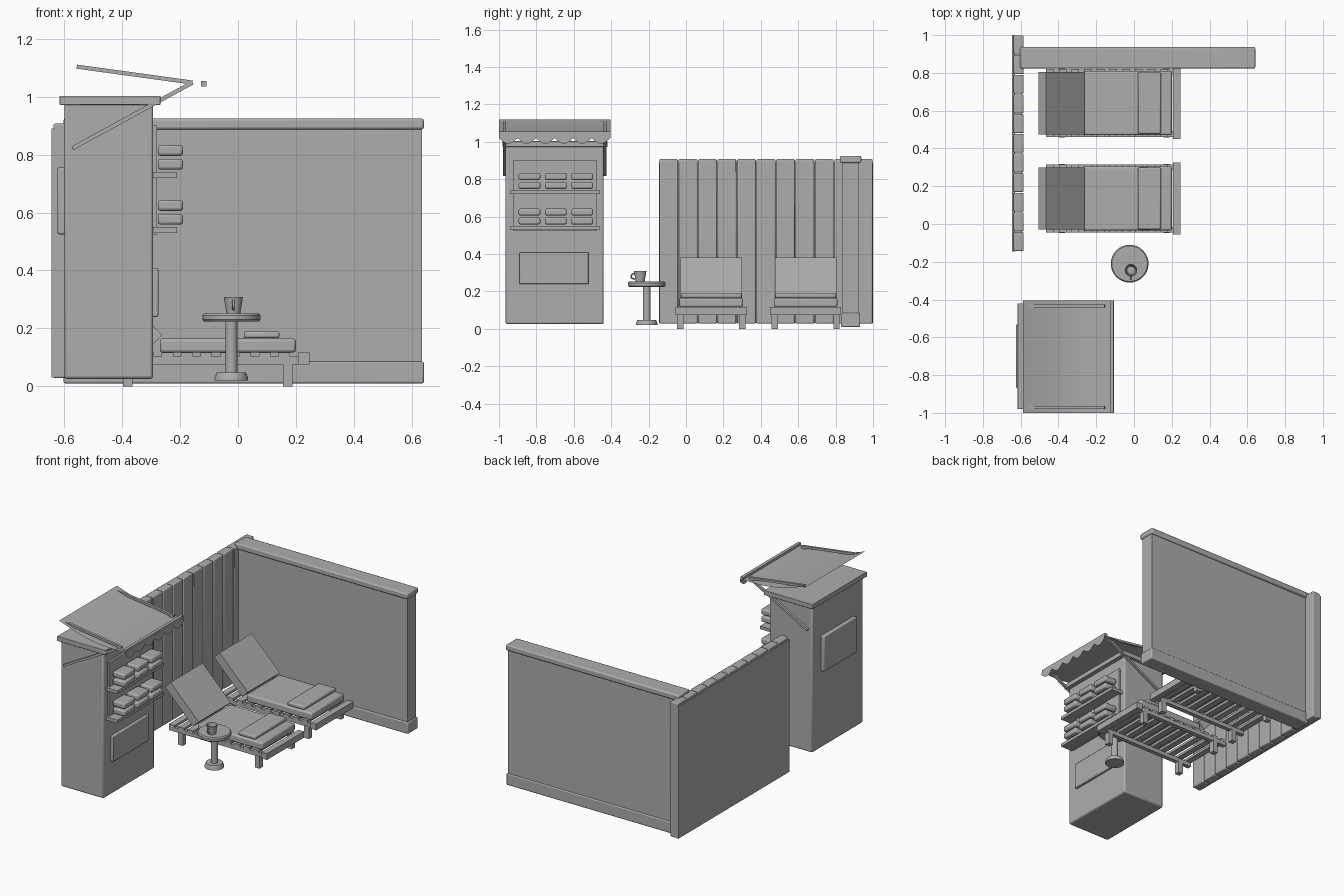
import bpy, bmesh, math
from mathutils import Matrix

if "Cube" in bpy.data.objects:
    bpy.data.objects.remove(bpy.data.objects["Cube"], do_unlink=True)

GREY = (0.42, 0.42, 0.42, 1)
mat = bpy.data.materials.new("plain grey")
mat.use_nodes = True
mat.diffuse_color = GREY
mat.node_tree.nodes["Principled BSDF"].inputs["Base Color"].default_value = GREY


def finish(name, bm, bevel=0, smooth=False):
    mesh = bpy.data.meshes.new(name)
    bm.to_mesh(mesh)
    bm.free()
    mesh.materials.append(mat)
    obj = bpy.data.objects.new(name, mesh)
    bpy.context.collection.objects.link(obj)
    if bevel:
        mod = obj.modifiers.new("soft edges", "BEVEL")
        mod.width, mod.segments = bevel, 2
    if smooth or bevel:
        bpy.ops.object.select_all(action="DESELECT")
        obj.select_set(True)
        bpy.context.view_layer.objects.active = obj
        bpy.ops.object.shade_smooth_by_angle(angle=math.radians(35))
    return obj


def box(name, x, y, z, bevel=0):
    """Box from (low, high) ranges on each axis."""
    bm = bmesh.new()
    bmesh.ops.create_cube(bm, size=1)
    for v in bm.verts:
        for i, (lo, hi) in enumerate((x, y, z)):
            v.co[i] = (lo + hi) / 2 + v.co[i] * (hi - lo)
    return finish(name, bm, bevel)


def bar(name, start, end, thick, y):
    """Box beam in the xz plane; start and end are centre points."""
    dx, dz = end[0] - start[0], end[1] - start[1]
    obj = box(name, (0, math.hypot(dx, dz)), (y[0], y[1]), (-thick / 2, thick / 2))
    obj.data.transform(Matrix.Translation((start[0], 0, start[1]))
                       @ Matrix.Rotation(-math.atan2(dz, dx), 4, "Y"))
    return obj


def lathe(name, centre, profile, sides=32):
    """Revolve (radius, height) pairs about a vertical axis."""
    bm = bmesh.new()
    verts = [bm.verts.new((r, 0, z)) for r, z in profile]
    edges = [bm.edges.new(p) for p in zip(verts, verts[1:])]
    bmesh.ops.spin(bm, geom=verts + edges, cent=(0, 0, 0), axis=(0, 0, 1),
                   angle=math.tau, steps=sides)
    bmesh.ops.remove_doubles(bm, verts=bm.verts, dist=0.0001)
    bmesh.ops.recalc_face_normals(bm, faces=bm.faces)
    bmesh.ops.translate(bm, verts=bm.verts, vec=(*centre, 0))
    return finish(name, bm, smooth=True)


def strip(name, rows):
    """Open sheet skinned through two equal rows of points."""
    bm = bmesh.new()
    a, b = [[bm.verts.new(p) for p in row] for row in rows]
    for i in range(len(a) - 1):
        bm.faces.new((a[i], a[i + 1], b[i + 1], b[i]))
    return finish(name, bm, smooth=True)


# Plank fence with a flat backing
box("fence_backing", (-0.645, -0.63), (-0.145, 1.0), (0.03, 0.89))
PLANKS = 11
pitch = 1.145 / PLANKS
for i in range(PLANKS):
    y = -0.145 + i * pitch
    box(f"fence_plank_{i + 1}", (-0.638, -0.584), (y + 0.002, y + pitch - 0.002),
        (0.028, 0.907), 0.006)

# Back wall with coping and base trim
box("back_wall", (-0.6, 0.635), (0.837, 0.925), (0.015, 0.9))
box("back_wall_coping", (-0.603, 0.642), (0.823, 0.937), (0.887, 0.925), 0.008)
box("back_wall_base", (-0.603, 0.642), (0.829, 0.931), (0.01, 0.085), 0.006)

# Kiosk body, roof and panels
box("kiosk_body", (-0.6, -0.293), (-0.965, -0.44), (0.025, 0.98), 0.01)
box("kiosk_roof", (-0.617, -0.267), (-0.98, -0.42), (0.972, 1.003), 0.003)
box("kiosk_rear_hatch", (-0.624, -0.595), (-0.87, -0.53), (0.525, 0.755), 0.006)
box("kiosk_lower_panel", (-0.3, -0.275), (-0.89, -0.52), (0.24, 0.408), 0.005)
box("kiosk_display_back", (-0.3, -0.279), (-0.925, -0.475), (0.525, 0.9))

# Shelves with stacked folded towels
for level, z in (("lower", 0.53), ("upper", 0.72)):
    box(f"{level}_shelf", (-0.295, -0.21), (-0.94, -0.46), (z, z + 0.02))
    for col in range(3):
        y = -0.837 + col * 0.141
        for layer in range(2):
            base = z + 0.028 + layer * 0.048
            box(f"{level}_shelf_towel_{col + 1}_{layer + 1}", (-0.277, -0.19),
                (y - 0.058, y + 0.058), (base, base + 0.037), 0.009)

# Awning: sagging canvas, scalloped valance, front rail, arms and struts
Y0, Y1 = -1.0, -0.405
STEPS = 12
sag = []
for i in range(STEPS + 1):
    t = i / STEPS
    sag.append((-0.587 + 0.48 * t, 1.12 - 0.08 * t - 0.03 * math.sin(math.pi * t)))
strip("awning_canvas", [[(x, y, z) for x, z in sag] for y in (Y0, Y1)])
SCALLOPS, PER = 6, 8
count = SCALLOPS * PER
ys = [Y0 + (Y1 - Y0) * i / count for i in range(count + 1)]
hem = [1.02 - 0.03 * abs(math.sin(math.pi * i / PER)) for i in range(count + 1)]
strip("awning_valance", [[(-0.106, y, 1.04) for y in ys],
                         [(-0.106, y, z) for y, z in zip(ys, hem)]])
box("awning_front_rail", (-0.128, -0.108), (Y0, Y1), (1.036, 1.055))
for side, y in (("near", -0.971), ("far", -0.434)):
    span = (y - 0.008, y + 0.008)
    bar(f"awning_arm_{side}", (-0.557, 1.104), (-0.157, 1.049), 0.014, span)
    bar(f"awning_strut_{side}", (-0.572, 0.822), (-0.157, 1.049), 0.014, span)


def lounger(label, yc):
    def across(half):
        return (yc - half, yc + half)

    # Timber frame
    for side in (-1, 1):
        y = yc + side * 0.165
        box(f"{label}_rail_{side}", (-0.465, 0.247), (y - 0.014, y + 0.014), (0.075, 0.102))
        for end, x in (("head", -0.381), ("foot", 0.172)):
            box(f"{label}_{end}_leg_{side}", (x - 0.017, x + 0.017),
                (y - 0.017, y + 0.017), (0, 0.08))
    slats = 11
    for i in range(slats):
        x = -0.445 + i * 0.0672
        last = i == slats - 1
        box(f"{label}_slat_{i + 1}", (x - 0.02, x + 0.02), across(0.19 if last else 0.18),
            (0.075 if last else 0.1, 0.116))
    # Cushion, raised backrest and folded towel
    box(f"{label}_cushion", (-0.27, 0.2), across(0.17), (0.116, 0.165), 0.01)
    bar(f"{label}_backrest", (-0.282, 0.157), (-0.485, 0.36), 0.057, across(0.165))
    box(f"{label}_towel", (0.02, 0.143), across(0.163), (0.166, 0.19), 0.007)


lounger("front_lounger", 0.135)
lounger("rear_lounger", 0.64)

# Round side table
TABLE = (-0.023, -0.21)
lathe("table_top", TABLE, [(0, 0.223), (0.094, 0.223), (0.1, 0.23), (0.1, 0.245),
                           (0.094, 0.252), (0, 0.252)])
lathe("table_post", TABLE, [(0, 0.04), (0.021, 0.04), (0.021, 0.23), (0, 0.23)], 20)
lathe("table_foot", TABLE, [(0, 0.02), (0.058, 0.02), (0.058, 0.028), (0.05, 0.048), (0, 0.048)])

# Cup with a handle
CUP = (-0.016, -0.245)
lathe("cup", CUP, [(0, 0.252), (0.024, 0.252), (0.033, 0.308), (0.029, 0.308),
                   (0.021, 0.26), (0, 0.26)], 24)
curve = bpy.data.curves.new("cup_handle", "CURVE")
curve.dimensions = "3D"
curve.bevel_depth, curve.bevel_resolution = 0.004, 2
path = curve.splines.new("POLY")
path.points.add(8)
for i, p in enumerate(path.points):
    a = math.pi * i / 8
    p.co = (CUP[0], CUP[1] - 0.027 - 0.022 * math.sin(a), 0.281 + 0.015 * math.cos(a), 1)
curve.materials.append(mat)
bpy.context.collection.objects.link(bpy.data.objects.new("cup_handle", curve))
